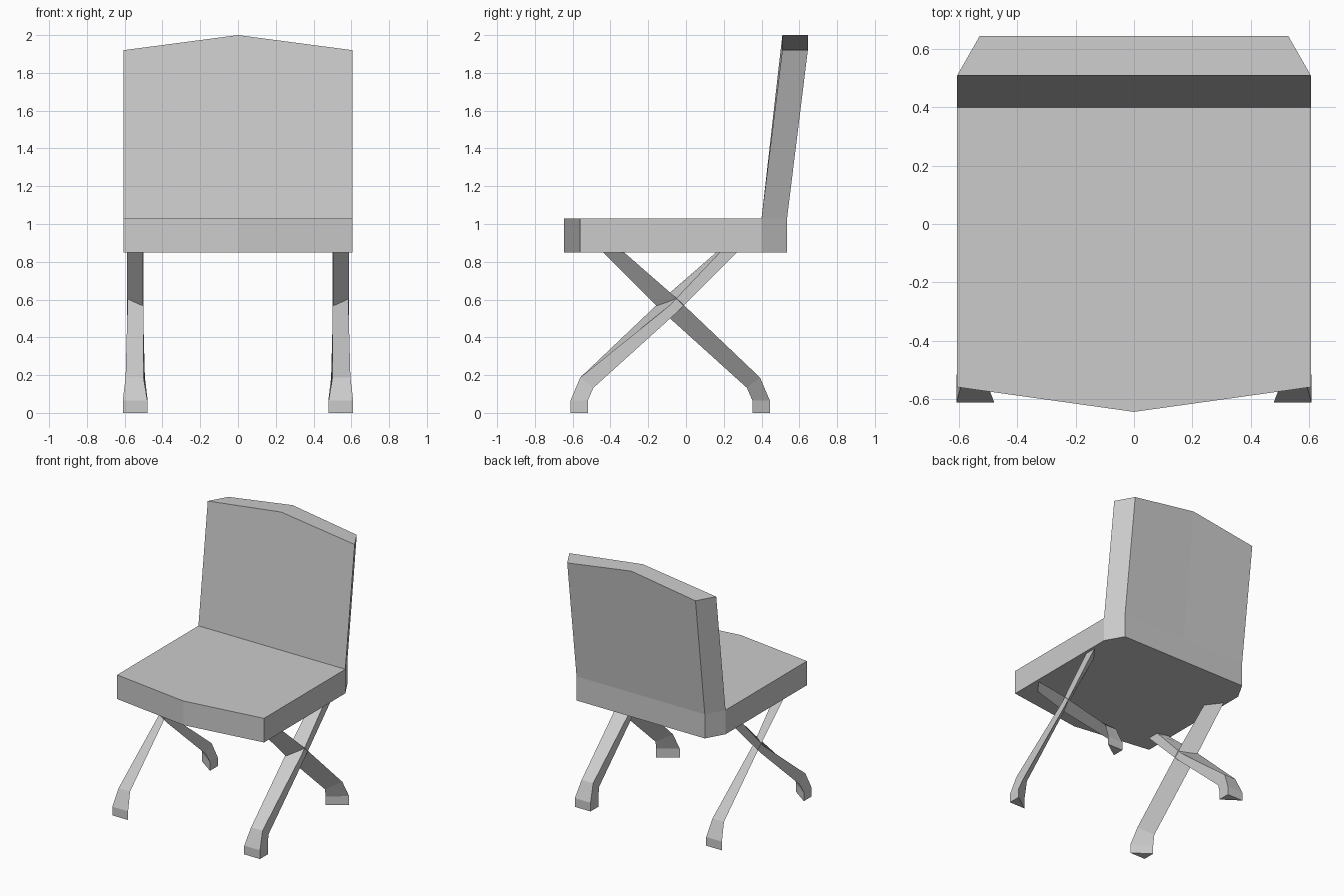
import bpy, bmesh
from math import pi
from mathutils import Matrix, Vector

if "Cube" in bpy.data.objects:
    bpy.data.objects.remove(bpy.data.objects["Cube"])


def loft(name, sections):
    """Join matching rings of points into a closed, flat-shaded solid."""
    bm = bmesh.new()
    rings = [[bm.verts.new(p) for p in s] for s in sections]
    n = len(rings[0])
    for a, b in zip(rings, rings[1:]):
        for i in range(n):
            j = (i + 1) % n
            bm.faces.new((a[i], a[j], b[j], b[i]))
    bm.faces.new(rings[0][::-1])
    bm.faces.new(rings[-1])
    bmesh.ops.recalc_face_normals(bm, faces=bm.faces)
    mesh = bpy.data.meshes.new(name)
    bm.to_mesh(mesh)
    bm.free()
    ob = bpy.data.objects.new(name, mesh)
    bpy.context.collection.objects.link(ob)
    return ob


# Seat: pointed front edge, chamfered rear corners
W, WB = 0.607, 0.53
outline = [(-W, -0.56), (0, -0.645), (W, -0.56), (W, 0.40),
           (WB, 0.535), (-WB, 0.535), (-W, 0.40)]
loft("seat", [[(x, y, z) for x, y in outline] for z in (0.85, 1.03)])


# Backrest: leaning slab with a shallow peak along its top
def back_ring(shift, z_side, z_mid):
    ring = [(-W, 0.40), (0, 0.40), (W, 0.40), (WB, 0.535), (0, 0.535), (-WB, 0.535)]
    return [(x, y + shift, z_mid if x == 0 else z_side) for x, y in ring]


loft("backrest", [back_ring(0, 1.03, 1.03), back_ring(0.11, 1.92, 2.0)])


# Crossed legs: triangular section (inner edge, outer edge, outer rear edge)
def leg_ring(xi, xo, *yz):
    return [(x, y, z) for x, (y, z) in zip((xi, xo, xo), yz)]


leg = [
    leg_ring(0.48, 0.61, (-0.612, 0), (-0.612, 0), (-0.52, 0)),
    leg_ring(0.48, 0.61, (-0.612, 0.065), (-0.612, 0.065), (-0.52, 0.065)),
    leg_ring(0.50, 0.595, (-0.56, 0.187), (-0.56, 0.187), (-0.49, 0.133)),
    leg_ring(0.50, 0.585, (-0.115, 0.61), (-0.085, 0.57), (-0.045, 0.535)),
    leg_ring(0.50, 0.585, (0.16, 0.85), (0.18, 0.85), (0.27, 0.85)),
]
# The rear-footed leg is the same leg turned half way round the crossing
pivot = Vector((0.544, -0.084, 0))
turn = Matrix.Translation(pivot) @ Matrix.Rotation(pi, 4, 'Z') @ Matrix.Translation(-pivot)
turned = [[turn @ Vector(p) for p in ring] for ring in leg]

for side, s in (("right", 1), ("left", -1)):
    for part, rings in (("front_leg", leg), ("rear_leg", turned)):
        loft(f"{part}_{side}", [[(s * x, y, z) for x, y, z in r] for r in rings])
